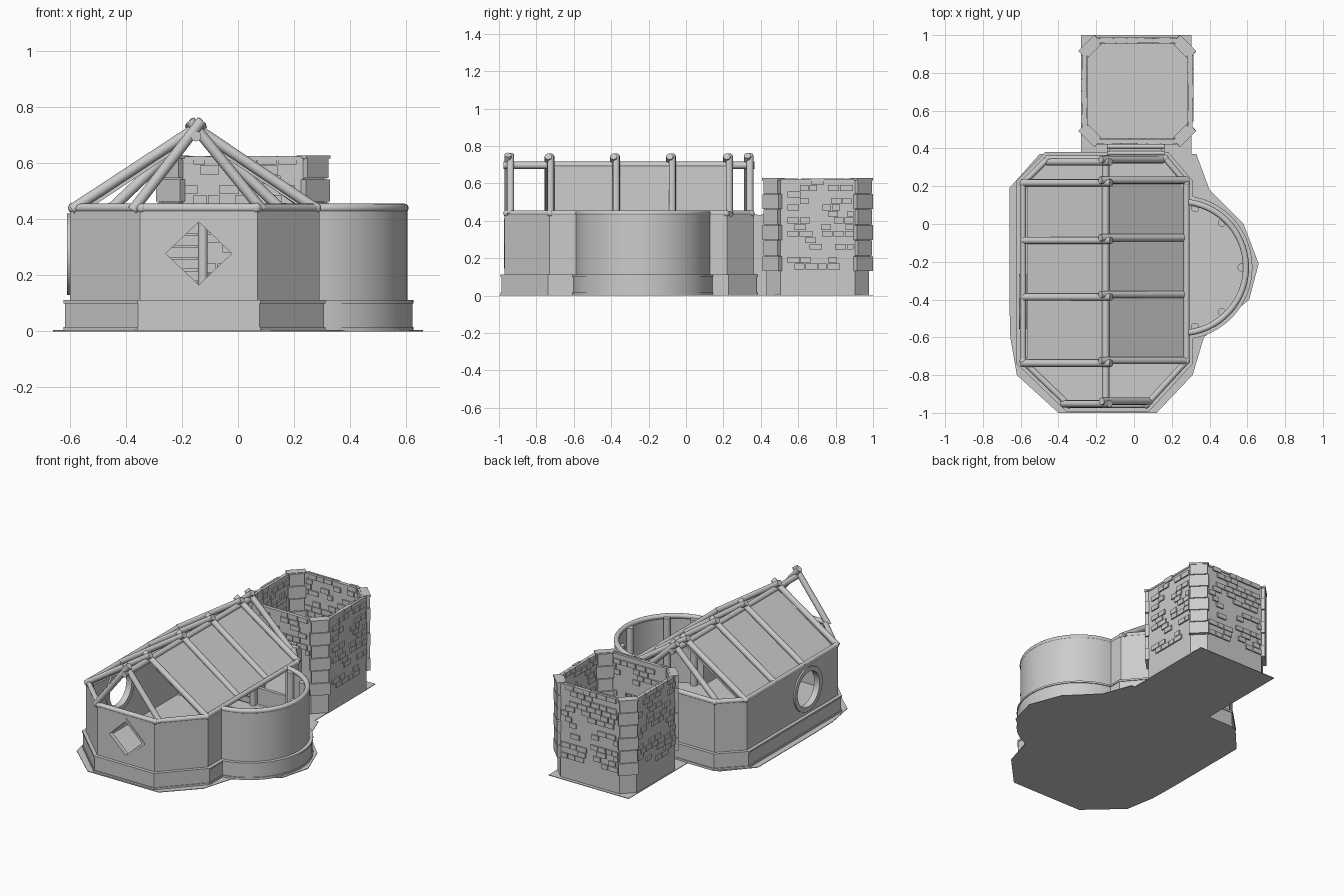
import bpy, bmesh, math, random
from mathutils import Vector, Matrix

if "Cube" in bpy.data.objects:
    bpy.data.objects.remove(bpy.data.objects["Cube"])

random.seed(4)
RX, RZ = -0.15, 0.725          # ridge position


def finish(name, bm, smooth=False):
    bmesh.ops.recalc_face_normals(bm, faces=bm.faces)
    me = bpy.data.meshes.new(name)
    bm.to_mesh(me)
    bm.free()
    ob = bpy.data.objects.new(name, me)
    bpy.context.collection.objects.link(ob)
    if smooth:
        bpy.ops.object.select_all(action='DESELECT')
        ob.select_set(True)
        bpy.context.view_layer.objects.active = ob
        bpy.ops.object.shade_smooth_by_angle(angle=math.radians(35))
    return ob


def offset(pts, d):
    """Mitred outward offset of a counter-clockwise outline."""
    out, n = [], len(pts)
    for i in range(n):
        p0, p, p1 = (Vector(pts[k % n]) for k in (i - 1, i, i + 1))
        a, b = (p - p0).normalized(), (p1 - p).normalized()
        na, nb = Vector((a.y, -a.x)), Vector((b.y, -b.x))
        m = (na + nb).normalized()
        out.append(tuple(p + m * d / max(0.4, m.dot(na))))
    return out


def ring_wall(name, pts, outer, inner, z0, z1, mat=Matrix(), smooth=False):
    bm = bmesh.new()
    o, i_ = offset(pts, outer), offset(pts, inner)
    loops = [[bm.verts.new(mat @ Vector((*p, z))) for p in l]
             for l, z in ((o, z0), (o, z1), (i_, z1), (i_, z0))]
    n = len(pts)
    for k in range(4):
        a, b = loops[k], loops[(k + 1) % 4]
        for j in range(n):
            bm.faces.new((a[j], a[(j + 1) % n], b[(j + 1) % n], b[j]))
    return finish(name, bm, smooth)


def prism(name, pts, z0, z1, mat=Matrix()):
    bm = bmesh.new()
    f = bm.faces.new([bm.verts.new(mat @ Vector((*p, z0))) for p in pts])
    r = bmesh.ops.extrude_face_region(bm, geom=[f])
    up = mat.to_3x3() @ Vector((0, 0, z1 - z0))
    bmesh.ops.translate(bm, vec=up, verts=[v for v in r['geom'] if isinstance(v, bmesh.types.BMVert)])
    return finish(name, bm)


def add_box(bm, c, size, rot=0):
    m = Matrix.Translation(c) @ Matrix.Rotation(rot, 4, 'Z') @ Matrix.Diagonal((*size, 1))
    bmesh.ops.create_cube(bm, size=1, matrix=m)


def add_pole(bm, a, b, r, seg=12):
    a, b = Vector(a), Vector(b)
    d = b - a
    m = Matrix.Translation((a + b) / 2) @ d.to_track_quat('Z', 'Y').to_matrix().to_4x4()
    bmesh.ops.create_cone(bm, cap_ends=True, segments=seg, radius1=r, radius2=r, depth=d.length, matrix=m)


def cut(ob, cutter):
    m = ob.modifiers.new('opening', 'BOOLEAN')
    m.operation, m.solver, m.object = 'DIFFERENCE', 'EXACT', cutter
    bpy.context.view_layer.objects.active = ob
    bpy.ops.object.modifier_apply(modifier=m.name)


def circle(r, n, start=0.0):
    return [(r * math.cos(start + k * math.tau / n), r * math.sin(start + k * math.tau / n)) for k in range(n)]


# ground plate
prism('ground_plate', [(-.5, .37), (-.66, .19), (-.66, -.4), (-.655, -.6), (-.62, -.8), (-.4, -1), (.12, -1),
                       (.31, -.8), (.37, -.6), (.61, -.4), (.66, -.21), (.58, 0), (.4, .18), (.33, .37),
                       (.305, .37), (.305, 1), (-.28, 1), (-.28, .37)], 0, .004)

# house outline: long octagon with a round bay on the right
BC, BR, BA = Vector((.245, -.23)), .36, math.radians(82.8)
bay = [(BC.x + BR * math.cos(-BA + 2 * BA * k / 28), BC.y + BR * math.sin(-BA + 2 * BA * k / 28)) for k in range(29)]
house = [(-.35, -.97), (.07, -.97), (.29, -.73)] + bay + [(.29, .22), (.17, .36), (-.46, .36), (-.6, .22), (-.6, -.73)]
walls = ring_wall('house_walls', house, 0, -.02, .004, .445, smooth=True)
ring_wall('skirting', house, .017, 0, 0, .1, smooth=True)
ring_wall('skirting_lip', house, .022, 0, .1, .112, smooth=True)
ring_wall('skirting_foot', house, .022, 0, 0, .016, smooth=True)

# tower outline and walls
tx0, tx1, ty0, ty1, ch = -.272, .307, .43, .978, .075
tower = [(tx0 + ch, ty0), (tx1 - ch, ty0), (tx1, ty0 + ch), (tx1, ty1 - ch),
         (tx1 - ch, ty1), (tx0 + ch, ty1), (tx0, ty1 - ch), (tx0, ty0 + ch)]
tower_walls = ring_wall('tower_walls', tower, 0, -.016, 0, .62)

# window and door openings
diamond = [(.118, 0), (0, .112), (-.118, 0), (0, -.112)]
m_front = Matrix.Translation((-.14, -.97, .278)) @ Matrix.Rotation(math.pi / 2, 4, 'X')
m_left = Matrix.Translation((-.6, -.41, .275)) @ Matrix.Rotation(-math.pi / 2, 4, 'Y')
cutters = [(walls, prism('diamond_cutter', diamond, -.06, .06, m_front)),
           (walls, prism('round_cutter', circle(.115, 32), -.06, .06, m_left))]
door = prism('door_cutter', [(-.11, .3), (.13, .3), (.13, .5), (-.11, .5)], .005, .38)
cutters += [(walls, door), (tower_walls, door)]
for ob, c in cutters:
    cut(ob, c)
for c in {c for _, c in cutters}:
    bpy.data.objects.remove(c)
ring_wall('diamond_window_frame', diamond, .016, 0, -.025, .004, m_front)
ring_wall('round_window_frame', circle(.115, 32), .03, 0, -.03, .01, m_left, True)

# wall plates: round beams on top of the walls
bm = bmesh.new()
oct_ = offset([(-.35, -.97), (.07, -.97), (.29, -.73), (.29, .22), (.17, .36), (-.46, .36), (-.6, .22), (-.6, -.73)], -.012)
for k, p in enumerate(oct_):
    add_pole(bm, (*p, .44), (*oct_[(k + 1) % 8], .44), .016)
    bmesh.ops.create_uvsphere(bm, u_segments=12, v_segments=8, radius=.019, matrix=Matrix.Translation((*p, .44)))
finish('wall_plate_beams', bm, True)
bm = bmesh.new()
prev = None
for x, y in bay:
    d = (Vector((x, y)) - BC).normalized()
    c = BC + d * (BR - .012)
    ring = [bm.verts.new((c.x + d.x * u, c.y + d.y * u, .44 + v)) for u, v in circle(.016, 12)]
    if prev:
        for j in range(12):
            bm.faces.new((prev[j], prev[(j + 1) % 12], ring[(j + 1) % 12], ring[j]))
    prev = ring
finish('bay_top_beam', bm, True)

# posts inside the bay, house and doorway
bm = bmesh.new()
for deg in (-76, -47, 0, 47, 76):
    a = math.radians(deg)
    x, y = BC.x + .325 * math.cos(a), BC.y + .325 * math.sin(a)
    add_pole(bm, (x, y, 0), (x, y, .44), .022)
for x, y in [(-.125, .335), (.145, .335), (-.57, .21), (.265, .21), (-.57, -.72), (.265, -.72)]:
    add_pole(bm, (x, y, 0), (x, y, .44), .017)
add_pole(bm, (-.125, .335, .39), (.145, .335, .39), .015)
finish('inner_posts', bm, True)

# horizontal planks on the inner back wall
bm = bmesh.new()
for k in range(10):
    z = .03 + k * .042
    add_box(bm, (-.29, .336, z), (.31, .012, .036))
    add_box(bm, (.158, .336, z), (.03, .012, .036))
finish('back_wall_planks', bm)

# roof panels
for s, name in ((-1, 'roof_panel_left'), (1, 'roof_panel_right')):
    n = Vector((s * .56, .83)) * -.012
    pts = [(RX, RZ - .02), (RX + s * .415, .43), (RX + s * .415 + n.x, .43 + n.y), (RX, RZ - .036)]
    prism(name, pts, -.23, .725, Matrix.Rotation(math.pi / 2, 4, 'X'))

# rafters crossing at the ridge
bm = bmesh.new()
for y, xl, xr in [(-.945, -.37, .08), (-.73, -.585, .275), (-.38, -.585, .255), (-.08, -.585, .255),
                  (.225, -.585, .275), (.335, -.45, .15)]:
    for x, dy in ((xl, -.007), (xr, .007)):
        foot, top = Vector((x, y + dy, .44)), Vector((RX, y + dy, RZ))
        d = (top - foot).normalized()
        add_pole(bm, foot - d * .01, top + d * .035, .019)
finish('rafters', bm, True)
bm = bmesh.new()
add_pole(bm, (RX, -.975, .697), (RX, .365, .697), .019)
finish('ridge_beam', bm, True)

# passage between house and tower
bm = bmesh.new()
for x in (-.135, .155):
    add_box(bm, (x, .395, .215), (.018, .075, .43))
add_box(bm, (.01, .395, .405), (.3, .07, .012))
finish('passage', bm)
bm = bmesh.new()
for y in (.375, .41):
    add_pole(bm, (-.14, y, .425), (.16, y, .425), .011)
finish('passage_beams', bm, True)

# tower bricks on both sides of each long wall
bm = bmesh.new()
cx, cy = (tx0 + tx1) / 2, (ty0 + ty1) / 2
for rot, half, dist in ((0, tx1 - cx, cy - ty0), (1, ty1 - cy, tx1 - cx), (2, tx1 - cx, ty1 - cy), (3, ty1 - cy, cx - tx0)):
    a = rot * math.pi / 2
    R = Matrix.Rotation(a, 3, 'Z')
    w = half - ch - .005
    for side, dd in ((1, dist + .002), (-1, dist - .018)):
        for row in range(14):
            z = .14 + row * .035
            u = -w + (row % 2) * .03
            while u < w - .03:
                L = min(random.uniform(.045, .075), w - u)
                hidden = rot == 0 and abs(u + L / 2) < .19 and z < .42
                if random.random() < .55 and not hidden:
                    c = R @ Vector((u + L / 2, -dd, 0))
                    add_box(bm, (cx + c.x, cy + c.y, z + .016), (L - .005, .014, .031), a)
                u += L
finish('tower_bricks', bm)

# stacked corner stones, outside and inside
bm = bmesh.new()
for sx in (-1, 1):
    for sy in (-1, 1):
        c = Vector((tx1 - ch / 2 if sx > 0 else tx0 + ch / 2, ty1 - ch / 2 if sy > 0 else ty0 + ch / 2))
        d = Vector((sx, sy)).normalized()
        for k in range(6):
            z, L = .171 + k * .083, (.122, .106)[k % 2]
            for o, l in ((.01, L), (-.024, L - .015)):
                p = c + d * o
                add_box(bm, (p.x, p.y, z), (l, .024, .079), math.atan2(d.y, d.x) + math.pi / 2)
        add_box(bm, (c.x, c.y, .622), (.12, .05, .012), math.atan2(d.y, d.x) + math.pi / 2)
finish('corner_stones', bm)

# thin coping strip on the tower rim
ring_wall('tower_rim', tower, .004, -.02, .612, .624)
